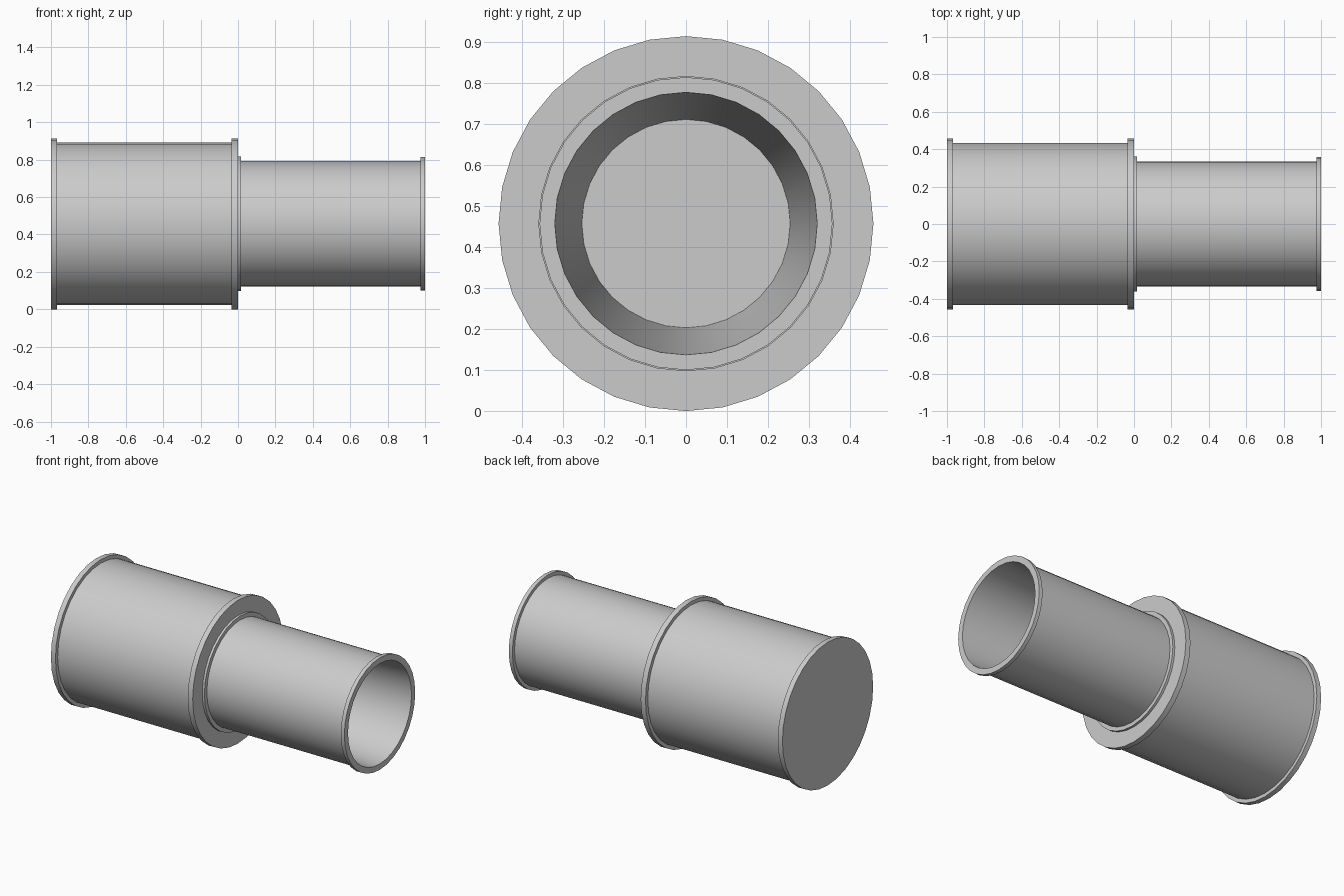
import bpy, bmesh, math

if "Cube" in bpy.data.objects:
    bpy.data.objects.remove(bpy.data.objects["Cube"])

SIDES = 32
AXIS_Z = 0.457


def lathe(name, profile, cap_ends=False):
    """Revolve (x, radius) points around the horizontal axis."""
    bm = bmesh.new()
    rings = []
    for x, r in profile:
        ring = []
        for i in range(SIDES):
            a = 2 * math.pi * i / SIDES
            ring.append(bm.verts.new((x, r * math.sin(a), AXIS_Z + r * math.cos(a))))
        rings.append(ring)
    for a, b in zip(rings, rings[1:]):
        for i in range(SIDES):
            j = (i + 1) % SIDES
            bm.faces.new((a[i], a[j], b[j], b[i]))
    if cap_ends:
        bm.faces.new(rings[0][::-1])
        bm.faces.new(rings[-1])
    # Orient faces outwards, whichever way the winding came out
    bm.normal_update()
    bm.faces.ensure_lookup_table()
    f = bm.faces[0]
    if f.normal.x > 0:
        bmesh.ops.reverse_faces(bm, faces=bm.faces[:])
    if cap_ends:
        bmesh.ops.recalc_face_normals(bm, faces=bm.faces[:])
    mesh = bpy.data.meshes.new(name)
    bm.to_mesh(mesh)
    bm.free()
    obj = bpy.data.objects.new(name, mesh)
    bpy.context.collection.objects.link(obj)
    bpy.ops.object.select_all(action='DESELECT')
    obj.select_set(True)
    bpy.context.view_layer.objects.active = obj
    bpy.ops.object.shade_smooth_by_angle(angle=math.radians(30))
    return obj


# Large barrel with a flange at each end; its front face is the bore floor
lathe("large_barrel", [
    (-1.0, 0.457), (-0.968, 0.457), (-0.968, 0.434),
    (-0.034, 0.434), (-0.034, 0.457), (0.0, 0.457),
], cap_ends=True)

# Small tube: collar, wall, end lip, then the tapering bore
# (starts with the hidden back face, which points to -x)
lathe("small_tube", [
    (0.0, 0.254), (0.0, 0.36), (0.015, 0.36), (0.015, 0.335),
    (0.975, 0.335), (0.975, 0.357), (1.0, 0.357), (1.0, 0.32),
    (0.6, 0.297), (0.0, 0.254),
])
